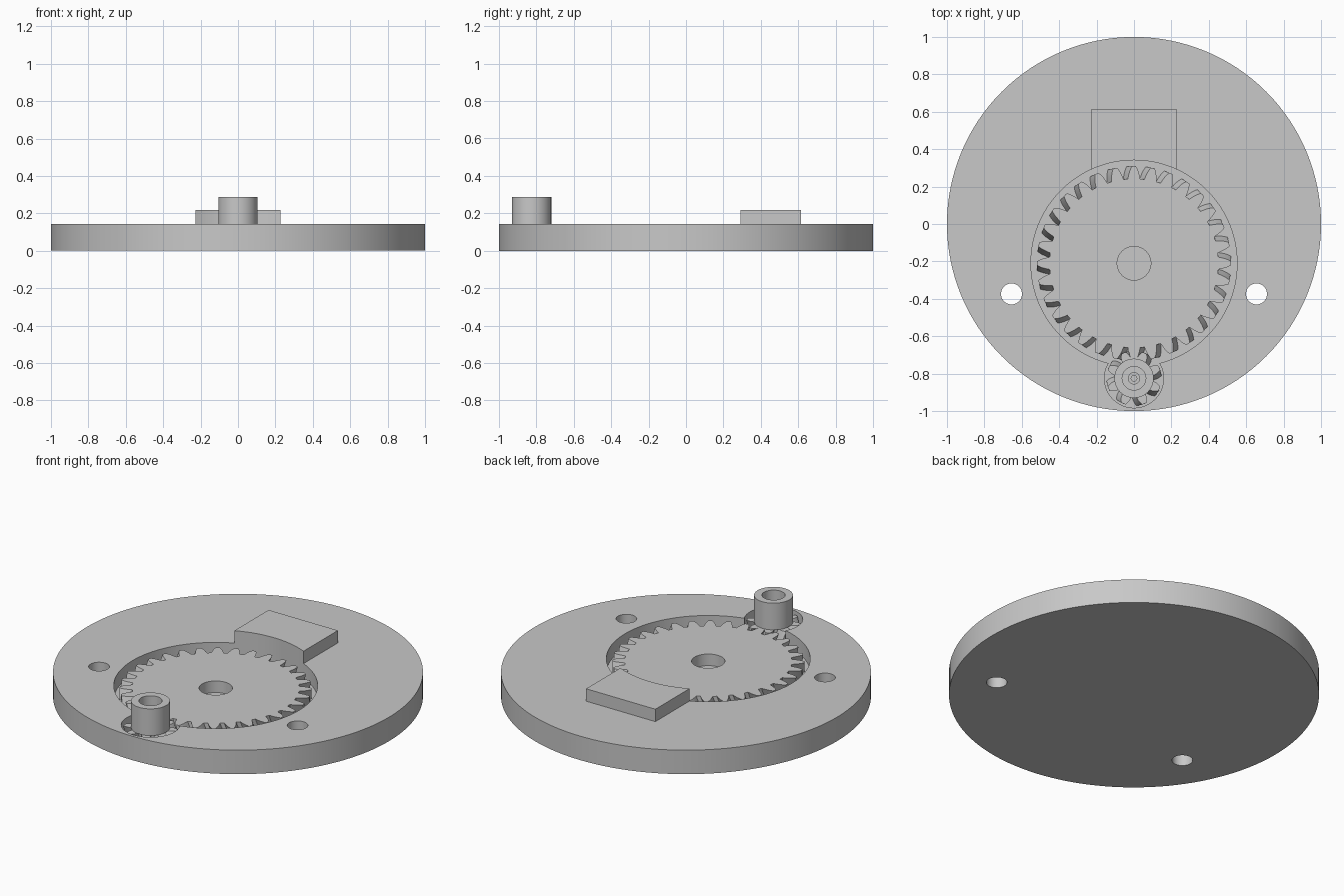
import bpy, bmesh, math
from math import sin, cos, pi

if "Cube" in bpy.data.objects:
    bpy.data.objects.remove(bpy.data.objects["Cube"], do_unlink=True)

GREY = bpy.data.materials.new("plain_grey")
GREY.use_nodes = True
GREY.diffuse_color = (0.58, 0.58, 0.58, 1)
GREY.node_tree.nodes["Principled BSDF"].inputs["Base Color"].default_value = (0.58, 0.58, 0.58, 1)

WHEEL_Y, PINION_Y = -0.21, -0.825
PLATE_TOP, FLOOR, GEAR_TOP = 0.143, 0.057, 0.128


def finish(bm, name, loc=(0, 0, 0)):
    bmesh.ops.recalc_face_normals(bm, faces=bm.faces)
    mesh = bpy.data.meshes.new(name)
    bm.to_mesh(mesh)
    bm.free()
    mesh.materials.append(GREY)
    ob = bpy.data.objects.new(name, mesh)
    ob.location = loc
    bpy.context.collection.objects.link(ob)
    return ob


def cylinder(name, r, z0, z1, x=0, y=0, n=64):
    bm = bmesh.new()
    bmesh.ops.create_cone(bm, cap_ends=True, segments=n, radius1=r, radius2=r, depth=z1 - z0)
    return finish(bm, name, (x, y, (z0 + z1) / 2))


def activate(ob):
    bpy.ops.object.select_all(action="DESELECT")
    ob.select_set(True)
    bpy.context.view_layer.objects.active = ob


def smooth(ob):
    activate(ob)
    bpy.ops.object.shade_smooth_by_angle(angle=math.radians(30))


def cut(ob, cutter):
    """Subtract the cutter from the part and throw the cutter away."""
    activate(ob)
    mod = ob.modifiers.new("cut", "BOOLEAN")
    mod.operation, mod.solver, mod.object = "DIFFERENCE", "EXACT", cutter
    bpy.ops.object.modifier_apply(modifier=mod.name)
    bpy.data.objects.remove(cutter, do_unlink=True)


def helical_gear(name, teeth, root, tip, y, phase, twist, bore):
    """Curved-flank teeth, swept upward in twisted layers."""
    pitch = 2 * pi / teeth
    flank = [(0.0, 0.37), (0.3, 0.31), (0.6, 0.24), (0.85, 0.16), (1.0, 0.10)]
    tooth = [(h, -w) for h, w in flank] + [(h, w) for h, w in reversed(flank)]
    z0, layers = FLOOR + 0.002, 5
    bm = bmesh.new()
    rings = []
    for k in range(layers + 1):
        t = k / layers
        ring = []
        for i in range(teeth):
            for h, w in tooth:
                a = phase + (i + w) * pitch + twist * (1 - t)
                r = root + h * (tip - root)
                ring.append(bm.verts.new((r * cos(a), r * sin(a), z0 + t * (GEAR_TOP - z0))))
        rings.append(ring)
    count = len(rings[0])
    for low, high in zip(rings, rings[1:]):
        for i in range(count):
            j = (i + 1) % count
            bm.faces.new((low[i], low[j], high[j], high[i]))
    bm.faces.new(rings[0][::-1])
    bm.faces.new(rings[-1])
    ob = finish(bm, name, (0, y, 0))
    cut(ob, cylinder("bore_cutter", bore, 0, 1, 0, y))
    smooth(ob)
    return ob


def lathe(name, profile, y, n=64):
    """Revolve a closed (radius, height) outline about a vertical axis."""
    bm = bmesh.new()
    rings = [[bm.verts.new((r * cos(2 * pi * i / n), r * sin(2 * pi * i / n), z))
              for i in range(n)] for r, z in profile]
    for k, a in enumerate(rings):
        b = rings[(k + 1) % len(rings)]
        for i in range(n):
            j = (i + 1) % n
            bm.faces.new((a[i], a[j], b[j], b[i]))
    ob = finish(bm, name, (0, y, 0))
    smooth(ob)
    return ob


def wheel_pocket():
    return cylinder("pocket_cutter", 0.551, FLOOR, 1, 0, WHEEL_Y, 128)


# Round base plate with two joined gear pockets and two mounting holes
plate = cylinder("base_plate", 1.0, 0, PLATE_TOP, n=128)
cut(plate, wheel_pocket())
cut(plate, cylinder("pinion_pocket_cutter", 0.158, FLOOR, 1, 0, PINION_Y))
for side in (-1, 1):
    cut(plate, cylinder("hole_cutter", 0.056, -1, 1, side * 0.655, -0.374))
smooth(plate)

# Raised block hollowed by the wheel pocket
bm = bmesh.new()
bmesh.ops.create_cube(bm, size=1)
for v in bm.verts:
    v.co.x *= 0.457
    v.co.y = 0.2 if v.co.y < 0 else 0.615
    v.co.z = PLATE_TOP if v.co.z < 0 else 0.217
block = finish(bm, "raised_block")
cut(block, wheel_pocket())
smooth(block)

# Meshing helical gears of opposite hand
helical_gear("large_gear", 32, 0.452, 0.519, WHEEL_Y, pi / 2, 0.055, 0.09)
helical_gear("pinion_gear", 8, 0.09, 0.147, PINION_Y, pi / 2 + pi / 8, -0.22, 0.05)

# Pinion hub with a stepped bore
lathe("pinion_hub", [(0.05, 0.06), (0.05, GEAR_TOP), (0.105, GEAR_TOP), (0.105, 0.287),
                     (0.063, 0.287), (0.063, 0.14), (0.03, 0.14), (0.03, 0.1),
                     (0.015, 0.1), (0.015, 0.06)], PINION_Y)
